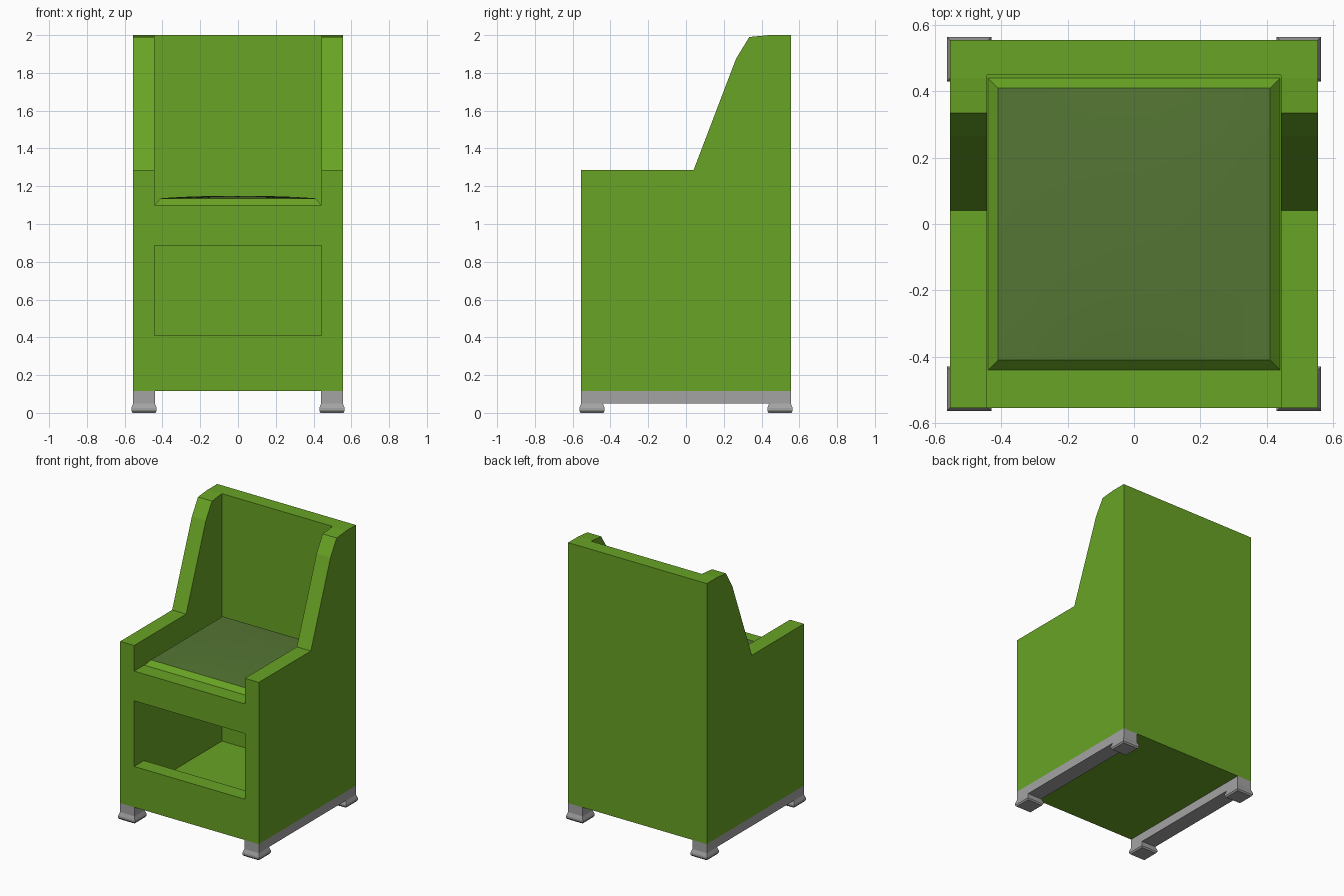
import bpy
import bmesh

if "Cube" in bpy.data.objects:
    bpy.data.objects.remove(bpy.data.objects["Cube"], do_unlink=True)


def material(name, r, g, b):
    mat = bpy.data.materials.new(name)
    mat.use_nodes = True
    mat.diffuse_color = (r, g, b, 1)
    mat.node_tree.nodes["Principled BSDF"].inputs["Base Color"].default_value = (r, g, b, 1)
    return mat


green = material("leaf green", 0.14, 0.37, 0.018)
moss = material("moss cushion", 0.09, 0.18, 0.034)
grey = material("grey metal", 0.37, 0.37, 0.37)


def finish(name, bm, mat):
    bmesh.ops.recalc_face_normals(bm, faces=bm.faces)
    mesh = bpy.data.meshes.new(name)
    bm.to_mesh(mesh)
    bm.free()
    mesh.materials.append(mat)
    obj = bpy.data.objects.new(name, mesh)
    bpy.context.collection.objects.link(obj)
    return obj


def extrude_profile(name, points, x0, x1, mat):
    """Extrude a side (y, z) outline across x."""
    bm = bmesh.new()
    face = bm.faces.new([bm.verts.new((x0, y, z)) for y, z in points])
    moved = bmesh.ops.extrude_face_region(bm, geom=[face])["geom"]
    verts = [v for v in moved if isinstance(v, bmesh.types.BMVert)]
    bmesh.ops.translate(bm, verts=verts, vec=(x1 - x0, 0, 0))
    return finish(name, bm, mat)


def loft_squares(name, sections, cx, cy, mat):
    """Stack square sections given as (half width, z)."""
    bm = bmesh.new()
    rings = [[bm.verts.new((cx + sx * h, cy + sy * h, z))
              for sx, sy in ((-1, -1), (1, -1), (1, 1), (-1, 1))] for h, z in sections]
    for a, b in zip(rings, rings[1:]):
        for i in range(4):
            j = (i + 1) % 4
            bm.faces.new((a[i], a[j], b[j], b[i]))
    bm.faces.new(rings[0])
    bm.faces.new(rings[-1])
    return finish(name, bm, mat)


# Chair body: side outline, hollowed by the seat well and the storage space
W, INNER, BACK = 0.555, 0.443, 0.45
body = extrude_profile("chair_body", [
    (-W, 0.115), (W, 0.115), (W, 2.0), (0.44, 2.0), (0.335, 1.99),
    (0.265, 1.875), (0.04, 1.285), (-W, 1.285)], -W, W, green)
seat_well = [(-0.7, 1.1), (BACK, 1.1), (BACK, 2.2), (-0.7, 2.2)]
storage = [(-0.7, 0.41), (-INNER, 0.41), (-INNER, 0.21), (BACK, 0.21),
           (BACK, 0.99), (-INNER, 0.99), (-INNER, 0.885), (-0.7, 0.885)]
bpy.context.view_layer.objects.active = body
for outline in (seat_well, storage):
    cutter = extrude_profile("cutter", outline, -INNER, INNER, green)
    cutter.hide_render = True
    mod = body.modifiers.new("hollow", "BOOLEAN")
    mod.operation = "DIFFERENCE"
    mod.solver = "EXACT"
    mod.object = cutter
    bpy.ops.object.modifier_apply(modifier=mod.name)
    bpy.data.objects.remove(cutter, do_unlink=True)

# Seat border with sloping edges
PAD = 0.41
loft_squares("seat_border", [(INNER, 1.098), (PAD, 1.135)], 0, 0, green)

# Softly domed cushion top
bm = bmesh.new()
bmesh.ops.create_grid(bm, x_segments=12, y_segments=12, size=PAD)
for v in bm.verts:
    u, w = abs(v.co.x) / PAD, abs(v.co.y) / PAD
    v.co.z = 1.136 + 0.013 * (1 - u ** 2.5) * (1 - w ** 2.5)
cushion = finish("seat_cushion", bm, moss)
for poly in cushion.data.polygons:
    poly.use_smooth = True
if cushion.data.polygons[0].normal.z < 0:
    cushion.data.flip_normals()

# Flared feet and the side rails joining them
FOOT = [(0.0575, 0.115), (0.0575, 0.05), (0.067, 0.025), (0.067, 0.01), (0.06, 0)]
for side, sx in (("left", 1), ("right", -1)):
    for end, sy in (("front", -1), ("back", 1)):
        loft_squares(f"{end}_{side}_foot", FOOT, sx * 0.4975, sy * 0.4975, grey)
    extrude_profile(f"{side}_rail", [(-0.44, 0.05), (0.44, 0.05), (0.44, 0.115), (-0.44, 0.115)],
                    sx * 0.44, sx * W, grey)
